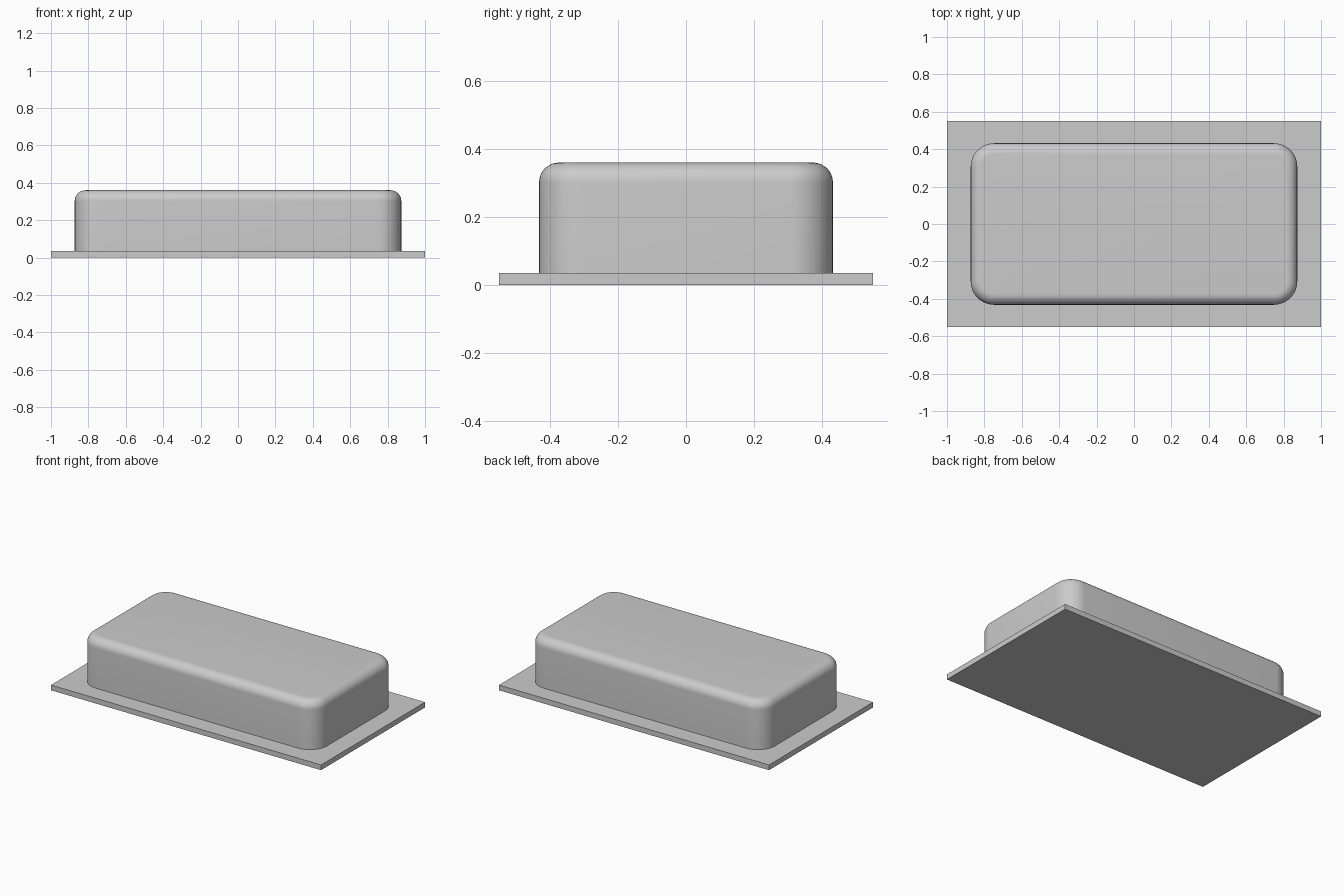
import bpy, bmesh, math
from mathutils import Matrix

cube = bpy.data.objects.get("Cube")
if cube:
    bpy.data.objects.remove(cube, do_unlink=True)

grey = bpy.data.materials.new("plain_grey")
grey.use_nodes = True
grey.diffuse_color = (0.6, 0.6, 0.6, 1)
grey.node_tree.nodes["Principled BSDF"].inputs["Base Color"].default_value = grey.diffuse_color


def box(name, size, z0, corner=0, rim=0):
    """Box standing on z0, with optional rounded upright corners and top rim."""
    bm = bmesh.new()
    bmesh.ops.create_cube(bm, size=1)
    bmesh.ops.scale(bm, vec=size, verts=bm.verts)
    bmesh.ops.translate(bm, vec=(0, 0, z0 + size[2] / 2), verts=bm.verts)
    top = z0 + size[2]
    if corner:
        upright = [e for e in bm.edges if abs(e.verts[0].co.z - e.verts[1].co.z) > 0.01]
        bmesh.ops.bevel(bm, geom=upright, offset=corner, segments=12,
                        profile=0.5, affect='EDGES')
    if rim:
        loop = [e for e in bm.edges if all(abs(v.co.z - top) < 0.001 for v in e.verts)]
        bmesh.ops.bevel(bm, geom=loop, offset=rim, segments=10,
                        profile=0.5, affect='EDGES')
    bmesh.ops.recalc_face_normals(bm, faces=bm.faces)
    mesh = bpy.data.meshes.new(name)
    bm.to_mesh(mesh)
    bm.free()
    mesh.materials.append(grey)
    obj = bpy.data.objects.new(name, mesh)
    bpy.context.collection.objects.link(obj)
    return obj


# Flat rectangular flange
box("base_plate", (2, 1.1, 0.035), 0)

# Rounded block rising from the flange
block = box("rounded_block", (1.746, 0.864, 0.33), 0.03, corner=0.125, rim=0.058)
bpy.ops.object.select_all(action='DESELECT')
block.select_set(True)
bpy.context.view_layer.objects.active = block
bpy.ops.object.shade_smooth_by_angle(angle=math.radians(30))
